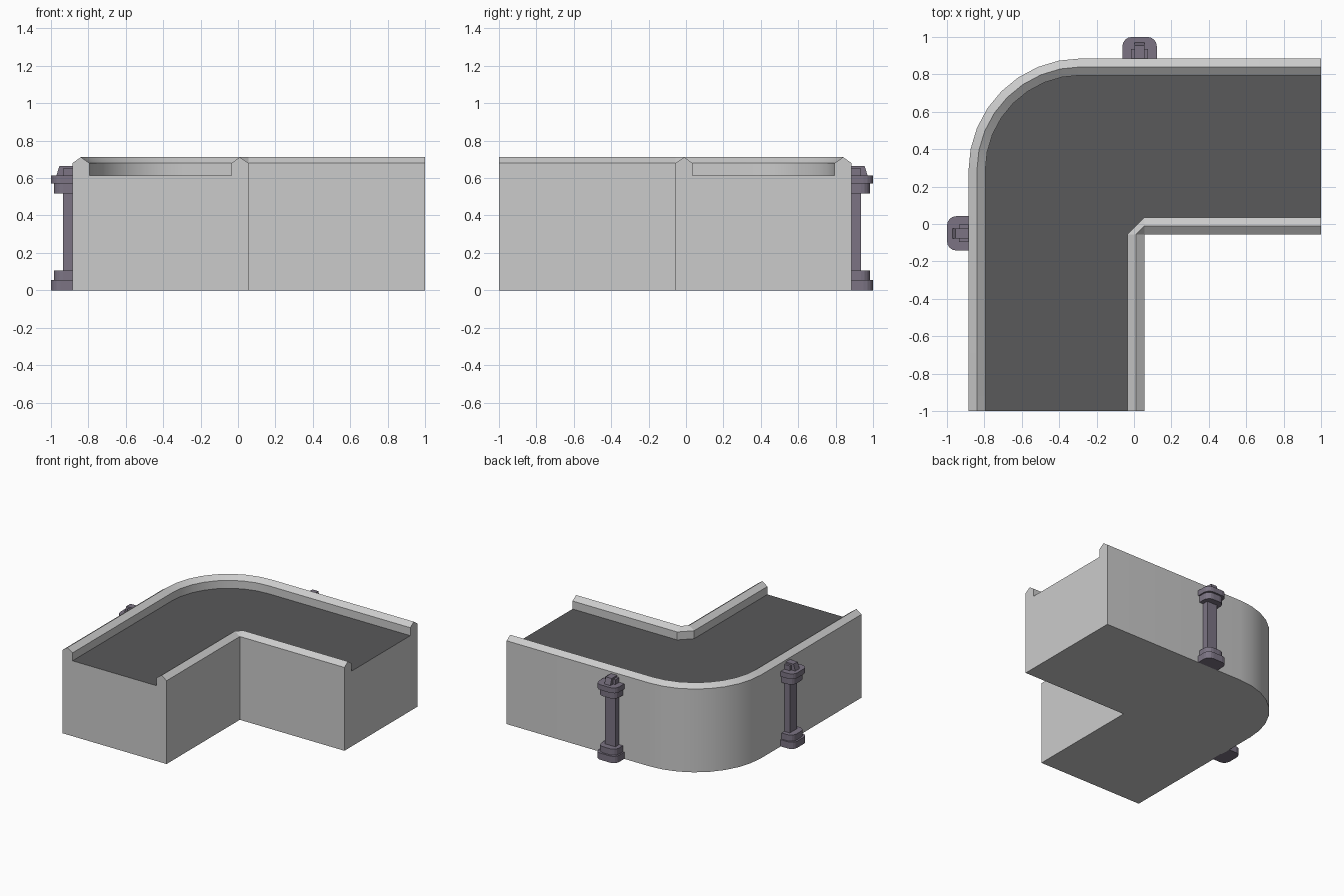
import bpy, bmesh
from math import sin, cos, pi
from mathutils import Matrix

if "Cube" in bpy.data.objects:
    bpy.data.objects.remove(bpy.data.objects["Cube"])

WALL, PEAK, FLOOR = 0.68, 0.712, 0.615


def outer_rail(d, z):
    """Outer edge, moved inward by d: straight, quarter round, straight."""
    r = 0.6 - d
    arc = [(-0.285 + r * cos(a), 0.285 + r * sin(a), z)
           for a in (pi - i * pi / 16 for i in range(9))]
    return [(-0.885 + d, -1, z)] + arc + [(1, 0.885 - d, z)]


def inner_rail(d, z):
    """Inner edge, moved into the track by d, with a chamfered corner."""
    return [(0.055 - d, -1, z), (0.055 - d, -0.055, z),
            (0.055, -0.055 + d, z), (1, -0.055 + d, z)]


def finish(bm, name, mat=None):
    me = bpy.data.meshes.new(name)
    bm.to_mesh(me)
    bm.free()
    ob = bpy.data.objects.new(name, me)
    bpy.context.collection.objects.link(ob)
    if mat:
        me.materials.append(mat)
    return ob


def material(name, rgb):
    m = bpy.data.materials.new(name)
    m.diffuse_color = (*rgb, 1)
    m.use_nodes = True
    m.node_tree.nodes["Principled BSDF"].inputs["Base Color"].default_value = m.diffuse_color
    return m


floor_mat = material("dark_floor", (0.1, 0.1, 0.103))
post_mat = material("purple_grey", (0.2, 0.175, 0.23))

# Track body: ridged walls swept along both edges, plus ends and underside
profile = [(0, 0), (0, WALL), (0.045, PEAK), (0.09, WALL), (0.09, FLOOR)]
outer = [outer_rail(*p) for p in profile]
inner = [inner_rail(*p) for p in profile]
bm = bmesh.new()


def face(pts):
    return bm.faces.new([bm.verts.new(p) for p in pts])


for rails in (outer, inner):
    for a, b in zip(rails, rails[1:]):
        for i in range(len(a) - 1):
            face((a[i], a[i + 1], b[i + 1], b[i]))
for end in (0, -1):
    face([r[end] for r in outer] + [r[end] for r in reversed(inner)])
bottom_in = inner[0][:2] + inner[0][3:]
face(outer[0] + bottom_in[::-1])
bmesh.ops.remove_doubles(bm, verts=bm.verts, dist=0.0005)
bmesh.ops.recalc_face_normals(bm, faces=bm.faces)
body = finish(bm, "track_body")

# Channel floor
bm = bmesh.new()
f = face(outer[-1] + inner[-1][::-1])
f.normal_update()
if f.normal.z < 0:
    f.normal_flip()
finish(bm, "channel_floor", floor_mat)

bpy.ops.object.select_all(action='DESELECT')
body.select_set(True)
bpy.context.view_layer.objects.active = body
bpy.ops.object.shade_smooth_by_angle(angle=pi / 6)


# Posts are built against a wall at local y = 0, sticking out towards +y
def prism(bm, pts, vec):
    f = bm.faces.new([bm.verts.new(p) for p in pts])
    ext = bmesh.ops.extrude_face_region(bm, geom=[f], use_keep_orig=True)
    vs = [v for v in ext["geom"] if isinstance(v, bmesh.types.BMVert)]
    bmesh.ops.translate(bm, vec=vec, verts=vs)


def collar(bm, half, reach, z0, z1, r=0.05):
    right = [(half - r + r * cos(a), reach - r + r * sin(a), z0)
             for a in (i * pi / 8 for i in range(5))]
    left = [(-x, y, z) for x, y, z in reversed(right)]
    prism(bm, [(half, -0.01, z0)] + right + left + [(-half, -0.01, z0)],
          (0, 0, z1 - z0))


def post(name, matrix):
    bm = bmesh.new()
    # Stepped collars at foot and head
    collar(bm, 0.092, 0.115, 0, 0.055)
    collar(bm, 0.08, 0.1, 0.055, 0.105)
    collar(bm, 0.08, 0.1, 0.517, 0.57)
    collar(bm, 0.092, 0.115, 0.57, 0.613)
    # Shaft
    w = 0.046
    prism(bm, [(-w, -0.01, 0.02), (w, -0.01, 0.02), (w, 0.05, 0.02),
               (-w, 0.05, 0.02)], (0, 0, 0.632))
    # Tapered clip on top
    w = 0.027
    prism(bm, [(-w, 0, 0.6), (-w, 0.09, 0.6), (-w, 0.07, 0.665),
               (-w, 0, 0.665)], (2 * w, 0, 0))
    bmesh.ops.recalc_face_normals(bm, faces=bm.faces)
    bm.transform(matrix)
    finish(bm, name, post_mat)


post("back_post", Matrix.Translation((0.03, 0.885, 0)))
post("left_post", Matrix.Translation((-0.885, -0.05, 0))
     @ Matrix.Rotation(pi / 2, 4, 'Z'))
